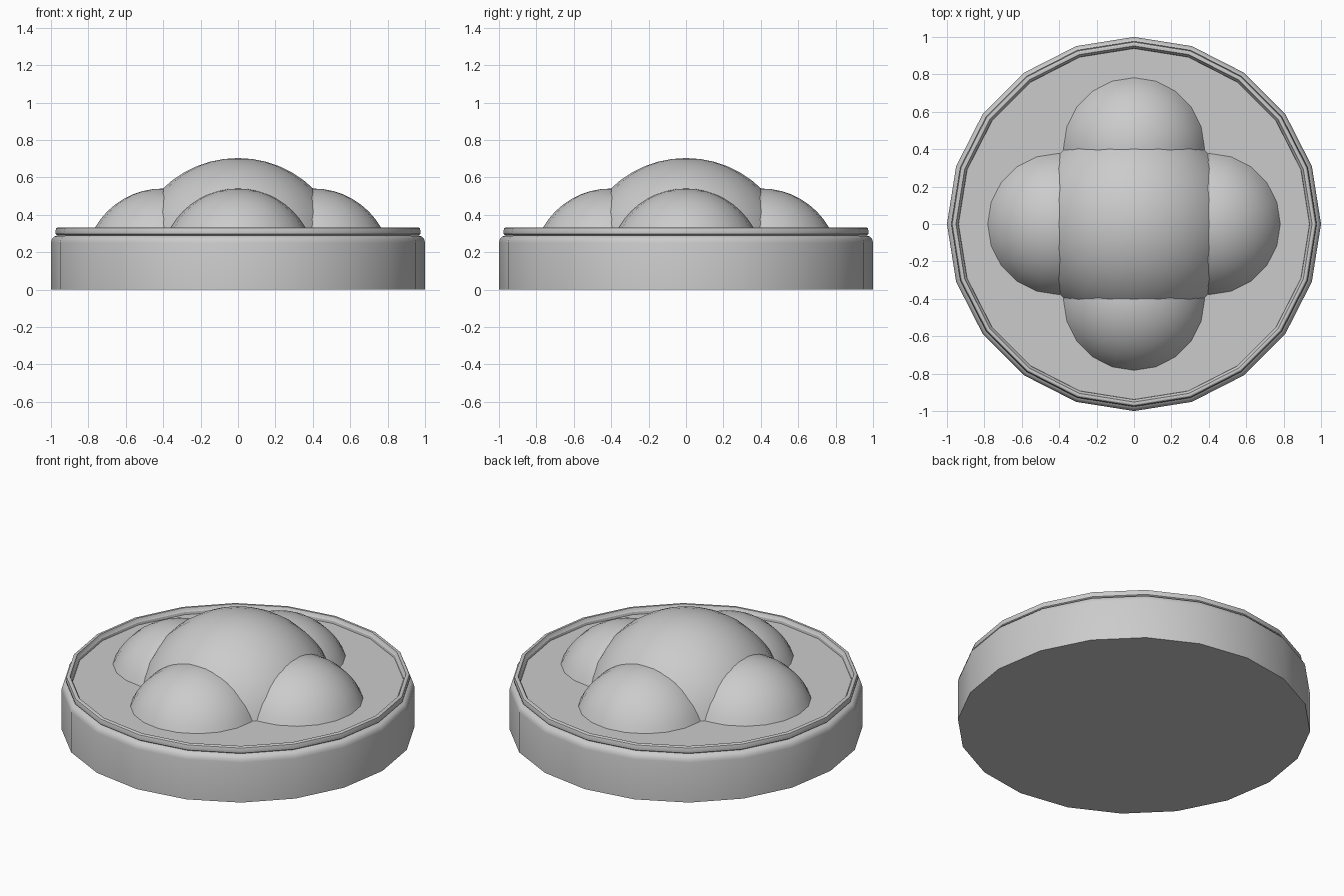
import bpy, bmesh, math
from mathutils import Matrix

if "Cube" in bpy.data.objects:
    bpy.data.objects.remove(bpy.data.objects["Cube"])

SIDES = 20
FLOOR = 0.295


def finish(bm, name):
    bmesh.ops.recalc_face_normals(bm, faces=bm.faces)
    mesh = bpy.data.meshes.new(name)
    bm.to_mesh(mesh)
    bm.free()
    obj = bpy.data.objects.new(name, mesh)
    bpy.context.collection.objects.link(obj)
    bpy.ops.object.select_all(action='DESELECT')
    obj.select_set(True)
    bpy.context.view_layer.objects.active = obj
    bpy.ops.object.shade_smooth_by_angle(angle=math.radians(30))
    return obj


def lathe(name, profile):
    bm = bmesh.new()
    rings = []
    for r, z in profile:
        rings.append([bm.verts.new((r * math.cos(math.tau * i / SIDES),
                                    r * math.sin(math.tau * i / SIDES), z))
                      for i in range(SIDES)])
    for a, b in zip(rings, rings[1:]):
        for i in range(SIDES):
            j = (i + 1) % SIDES
            bm.faces.new((a[i], a[j], b[j], b[i]))
    bm.faces.new(rings[0][::-1])
    bm.faces.new(rings[-1])
    return finish(bm, name)


def dome(name, radius, x, y, z):
    # sphere cut off just under the tray floor
    bm = bmesh.new()
    bmesh.ops.create_uvsphere(bm, u_segments=SIDES, v_segments=24, radius=radius,
                              matrix=Matrix.Translation((x, y, z)))
    bmesh.ops.bisect_plane(bm, geom=bm.verts[:] + bm.edges[:] + bm.faces[:],
                           plane_co=(0, 0, FLOOR - 0.005), plane_no=(0, 0, 1),
                           clear_inner=True)
    return finish(bm, name)


# round base with rounded shoulder, raised lip and sunken floor
lathe("base", [(1, 0), (1, 0.25), (0.995, 0.27), (0.983, 0.283), (0.965, 0.29),
               (0.975, 0.297), (0.977, 0.31), (0.972, 0.328), (0.965, 0.332),
               (0.952, 0.332), (0.947, 0.318), (0.94, 0.31), (0.938, FLOOR)])

# large middle dome
dome("middle_dome", 0.578, 0, 0, 0.125)

# four smaller domes around it
for i, side in enumerate(("right", "back", "left", "front")):
    a = i * math.pi / 2
    dome(side + "_dome", 0.414, 0.405 * math.cos(a), 0.405 * math.sin(a), 0.126)
